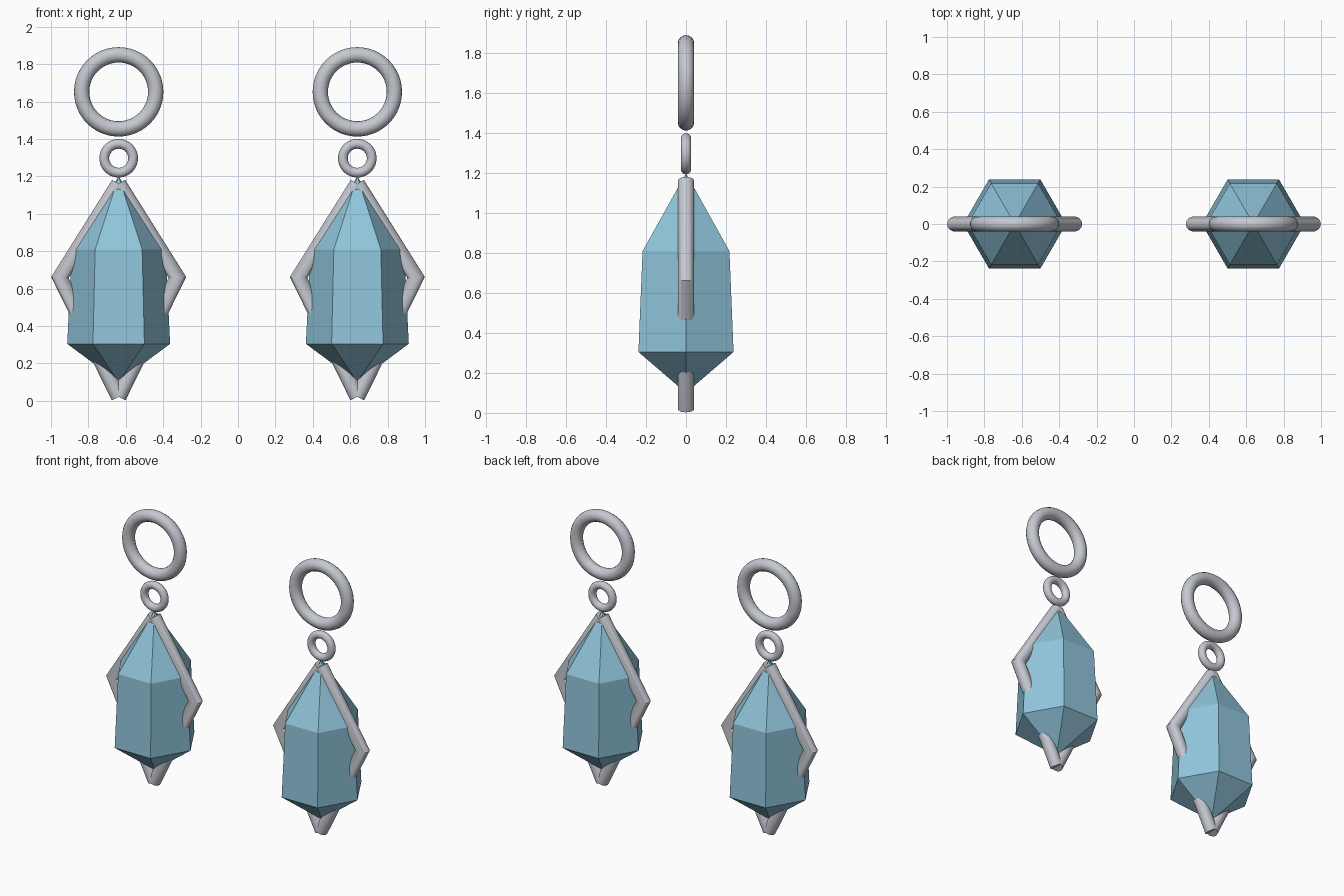
import bpy, bmesh, math
from mathutils import Vector

cube = bpy.data.objects.get("Cube")
if cube:
    bpy.data.objects.remove(cube, do_unlink=True)


def make_material(name, rgb, rough, metal=0.0):
    mat = bpy.data.materials.new(name)
    mat.use_nodes = True
    mat.diffuse_color = (*rgb, 1)
    node = mat.node_tree.nodes["Principled BSDF"]
    node.inputs["Base Color"].default_value = (*rgb, 1)
    node.inputs["Roughness"].default_value = rough
    node.inputs["Metallic"].default_value = metal
    return mat


silver = make_material("silver", (0.56, 0.58, 0.63), 0.4)
blue = make_material("pale blue crystal", (0.28, 0.56, 0.71), 0.3)


def make_object(name, bm, mat, x):
    bmesh.ops.recalc_face_normals(bm, faces=bm.faces)
    mesh = bpy.data.meshes.new(name)
    bm.to_mesh(mesh)
    bm.free()
    mesh.materials.append(mat)
    obj = bpy.data.objects.new(name, mesh)
    bpy.context.collection.objects.link(obj)
    obj.location.x = x
    return obj


def smooth(obj):
    bpy.ops.object.select_all(action="DESELECT")
    obj.select_set(True)
    bpy.context.view_layer.objects.active = obj
    bpy.ops.object.shade_smooth_by_angle(angle=math.radians(35))


def bridge(bm, a, b):
    n = len(a)
    for i in range(n):
        bm.faces.new((a[i], a[(i + 1) % n], b[(i + 1) % n], b[i]))


def crystal(name, x):
    # Six-sided gem with a long tapered top and a short point below
    bm = bmesh.new()
    rings = []
    for radius, z in ((0.275, 0.305), (0.251, 0.81)):
        rings.append([bm.verts.new((radius * math.cos(k * math.pi / 3),
                                    radius * math.sin(k * math.pi / 3), z))
                      for k in range(6)])
    bridge(bm, *rings)
    for ring, z in zip(rings, (0.1, 1.2)):
        tip = bm.verts.new((0, 0, z))
        for i in range(6):
            bm.faces.new((ring[i], ring[(i + 1) % 6], tip))
    return make_object(name, bm, blue, x)


def bent_rod(name, x, side, radius=0.041, segments=24):
    # Round bar with one mitred elbow, running from the top to the bottom point
    path = [Vector((0, 0, 1.16)), Vector((side * 0.314, 0, 0.66)), Vector((0, 0, 0.021))]
    dirs = [(path[1] - path[0]).normalized(), (path[2] - path[1]).normalized()]
    tangents = [dirs[0], (dirs[0] + dirs[1]).normalized(), dirs[1]]
    across = Vector((0, 1, 0))
    bm = bmesh.new()
    rings = []
    for point, tangent, direction in zip(path, tangents, (dirs[0], dirs[0], dirs[1])):
        outward = tangent.cross(across) / tangent.dot(direction)
        ring = []
        for k in range(segments):
            a = math.tau * k / segments
            ring.append(bm.verts.new(point + radius * (math.cos(a) * outward
                                                       + math.sin(a) * across)))
        rings.append(ring)
    bridge(bm, rings[0], rings[1])
    bridge(bm, rings[1], rings[2])
    bm.faces.new(rings[0])
    bm.faces.new(rings[2])
    smooth(make_object(name, bm, silver, x))


def hoop(name, x, z, major, minor):
    bpy.ops.mesh.primitive_torus_add(
        major_segments=48, minor_segments=16, major_radius=major, minor_radius=minor,
        location=(x, 0, z), rotation=(math.pi / 2, 0, 0))
    obj = bpy.context.object
    obj.name = name
    obj.data.materials.append(silver)
    smooth(obj)


# Matching pair of hanging pendants
for label, x in (("right", -0.638), ("left", 0.638)):
    crystal(label + "_crystal", x)
    bent_rod(label + "_outer_rod", x, 1 if x > 0 else -1)
    bent_rod(label + "_inner_rod", x, -1 if x > 0 else 1)
    hoop(label + "_small_ring", x, 1.297, 0.077, 0.026)
    hoop(label + "_large_ring", x, 1.652, 0.198, 0.041)
